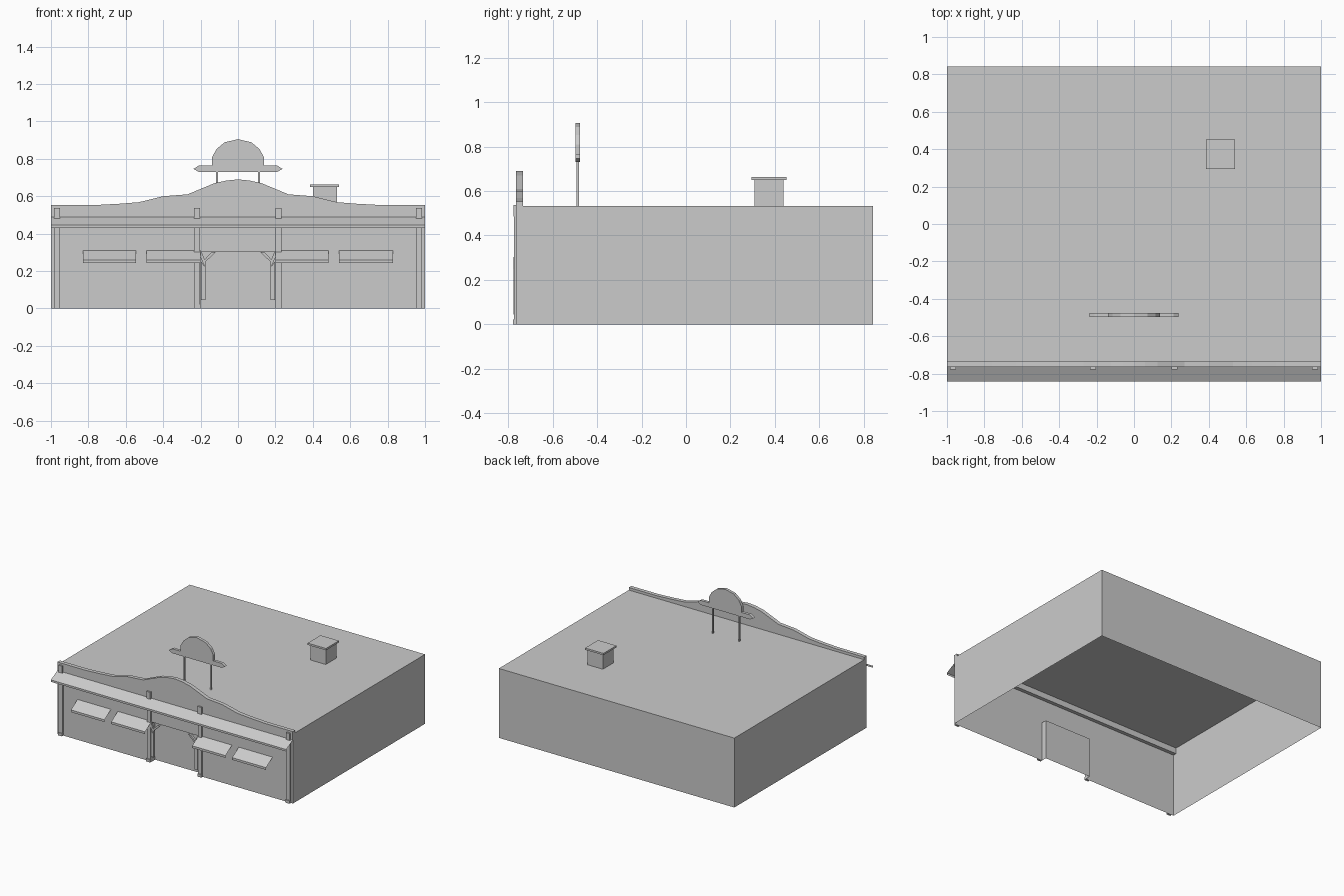
import bpy

if "Cube" in bpy.data.objects:
    bpy.data.objects.remove(bpy.data.objects["Cube"])

gray = bpy.data.materials.new("plain gray")
gray.diffuse_color = (0.6, 0.6, 0.6, 1)
gray.use_nodes = True
gray.node_tree.nodes["Principled BSDF"].inputs["Base Color"].default_value = gray.diffuse_color


def mesh(name, verts, faces):
    me = bpy.data.meshes.new(name)
    me.from_pydata(verts, [], faces)
    me.materials.append(gray)
    ob = bpy.data.objects.new(name, me)
    bpy.context.collection.objects.link(ob)
    return ob


def prism(name, outline, y0, y1):
    """Extrude a counter-clockwise x-z outline from y0 (front) to y1 (back)."""
    n = len(outline)
    verts = [(x, y, z) for y in (y0, y1) for x, z in outline]
    faces = [tuple(range(n)), tuple(reversed(range(n, 2 * n)))]
    faces += [(i, i + n, (i + 1) % n + n, (i + 1) % n) for i in range(n)]
    return mesh(name, verts, faces)


def box(name, x0, x1, y0, y1, z0, z1):
    return prism(name, [(x0, z0), (x1, z0), (x1, z1), (x0, z1)], y0, y1)


def mirrored(half):
    """Complete a right-hand profile (bottom to top) across x = 0."""
    return half + [(-x, z) for x, z in reversed(half) if x > 0]


def awning(name, x0, x1, y_wall, z_top, z_fold, z_low):
    """Sloped sheet with a short hanging valance."""
    rows = [(y_wall, z_top), (-0.842, z_fold), (-0.842, z_low)]
    verts = [(x, y, z) for y, z in rows for x in (x0, x1)]
    return mesh(name, verts, [(0, 2, 3, 1), (2, 4, 5, 3)])


F, B, H = -0.762, 0.842, 0.533     # front, back and roof height
D, DW, DH = F + 0.042, 0.2, 0.305  # door recess plane, half width, height

# Open-bottomed building shell with a recessed doorway
doorway = [(DW, 0), (DW, DH), (-DW, DH), (-DW, 0)]
front = [(-1, 0), (-1, H), (1, H), (1, 0)] + doorway
verts = [(x, F, z) for x, z in front] + [(x, D, z) for x, z in doorway]
verts += [(-1, B, 0), (-1, B, H), (1, B, H), (1, B, 0)]
mesh("building_shell", verts, [
    (7, 6, 1, 0), (6, 5, 2, 1), (5, 4, 3, 2),               # front wall
    (4, 5, 9, 8), (5, 6, 10, 9), (6, 7, 11, 10), (11, 8, 9, 10),  # recess
    (1, 2, 14, 13), (2, 3, 15, 14), (0, 1, 13, 12), (12, 13, 14, 15)])

# Curved parapet
prism("parapet", mirrored([(1, 0.488), (1, 0.553), (0.76, 0.553), (0.63, 0.56),
                           (0.53, 0.568), (0.40, 0.60), (0.27, 0.61),
                           (0.21, 0.635), (0.125, 0.67), (0.06, 0.684),
                           (0, 0.69)]), F - 0.002, -0.734)

# Pilasters with feet and caps
for cx in (-0.967, -0.218, 0.216, 0.967):
    box("pilaster", cx - 0.016, cx + 0.016, -0.773, F, 0, 0.5)
    box("pilaster_foot", cx - 0.0165, cx + 0.0165, -0.779, F, 0, 0.022)
    box("pilaster_cap", cx - 0.016, cx + 0.016, -0.777, F, 0.485, 0.538)

# Awnings: one long, four over the windows
awning("long_awning", -1, 1, F, 0.488, 0.445, 0.43)
for x0, x1 in ((-0.83, -0.545), (-0.488, -0.2), (0.2, 0.483), (0.54, 0.828)):
    awning("window_awning", x0, x1, F, 0.31, 0.26, 0.243)

# Door frame posts, diagonal braces and corner infill
for s in (-1, 1):
    def side(name, pts, y0, y1):
        pts = [(s * x, z) for x, z in pts]
        prism(name, pts if s > 0 else pts[::-1], y0, y1)
    side("door_post", [(0.175, 0.045), (0.197, 0.045), (0.197, 0.25),
                       (0.175, 0.22)], -0.775, -0.757)
    side("door_brace", [(0.175, 0.22), (0.19, 0.25), (0.14, 0.302),
                        (0.118, 0.302), (0.175, 0.248)], -0.775, -0.757)
    side("outer_brace", [(0.178, 0.262), (0.19, 0.25), (0.215, 0.302),
                         (0.195, 0.302)], -0.775, F)

# Roof sign on two thin posts
prism("sign_board", mirrored([(0.21, 0.73), (0.238, 0.746), (0.21, 0.764),
                              (0.138, 0.764), (0.138, 0.81), (0.115, 0.852),
                              (0.072, 0.888), (0, 0.905)]), -0.498, -0.476)
for x in (-0.113, 0.113):
    box("sign_post", x - 0.005, x + 0.005, -0.493, -0.481, H, 0.735)

# Roof vent
box("vent_body", 0.40, 0.53, 0.308, 0.438, H, 0.65)
box("vent_cap", 0.385, 0.541, 0.295, 0.452, 0.65, 0.664)
